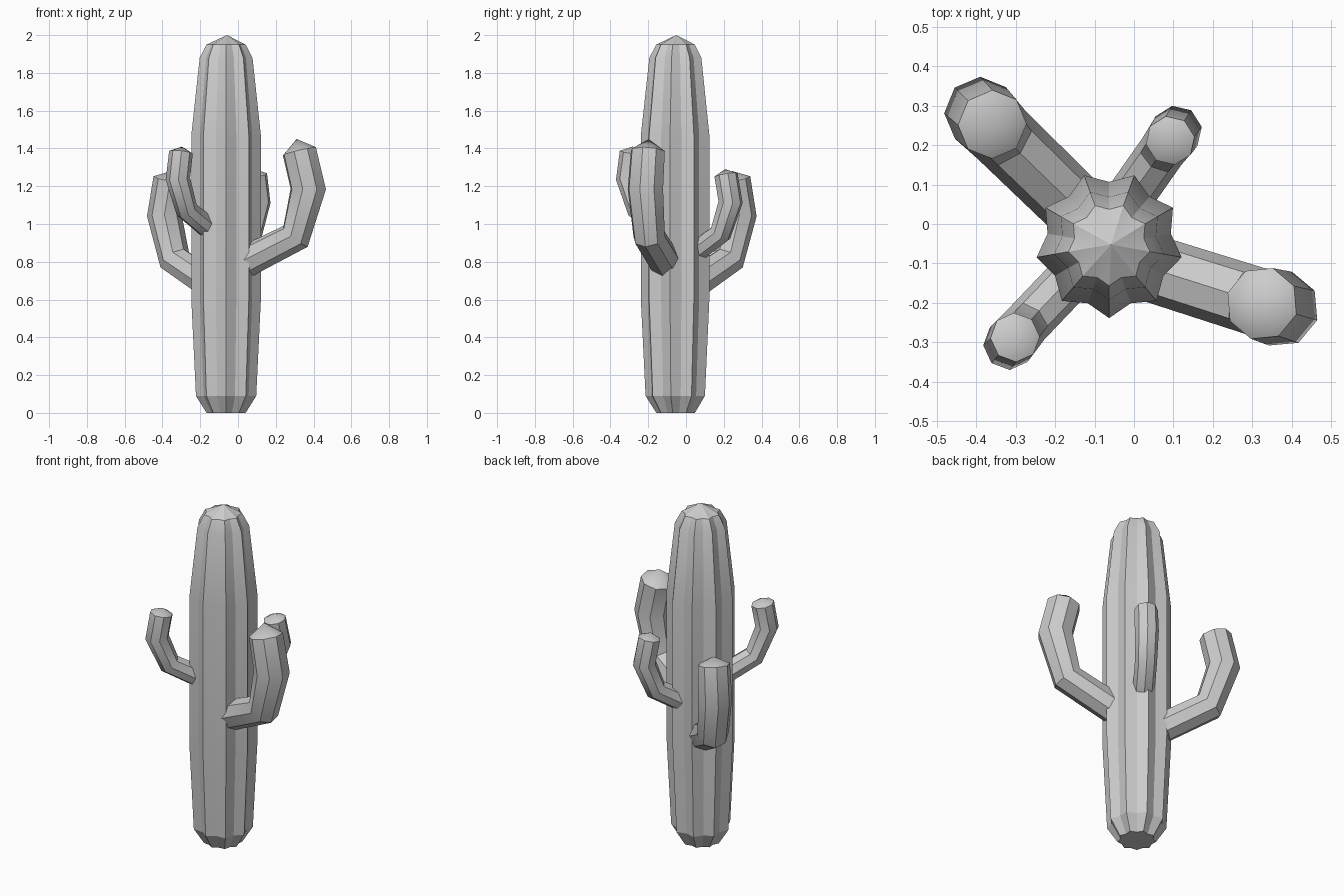
import bpy, math
from mathutils import Vector

if "Cube" in bpy.data.objects:
    bpy.data.objects.remove(bpy.data.objects["Cube"])


def loft(name, rings, tip, angle):
    """Skin closed rings, cap the bottom and close the top to a point."""
    n = len(rings[0])
    verts = [p for ring in rings for p in ring] + [tip]
    faces = [tuple(range(n))[::-1]]
    for k in range(len(rings) - 1):
        for i in range(n):
            j = (i + 1) % n
            faces.append((k*n + i, k*n + j, (k+1)*n + j, (k+1)*n + i))
    top = (len(rings) - 1) * n
    faces += [(top + i, top + (i + 1) % n, len(verts) - 1) for i in range(n)]
    mesh = bpy.data.meshes.new(name)
    mesh.from_pydata([tuple(v) for v in verts], [], faces)
    mesh.update()
    ob = bpy.data.objects.new(name, mesh)
    bpy.context.collection.objects.link(ob)
    bpy.ops.object.select_all(action='DESELECT')
    ob.select_set(True)
    bpy.context.view_layer.objects.active = ob
    bpy.ops.object.shade_smooth_by_angle(angle=math.radians(angle))
    return ob


def arm(name, path, radii, tip, sides=8):
    """Octagonal bent tube with mitred elbows and a low pointed end."""
    pts = [Vector(p) for p in path]
    out = pts[2] - pts[0]
    side = Vector((out.y, -out.x, 0)).normalized()
    rings = []
    for k, (p, r) in enumerate(zip(pts, radii)):
        t = Vector()
        if k > 0:
            t += (p - pts[k-1]).normalized()
        if k < len(pts) - 1:
            t += (pts[k+1] - p).normalized()
        t.normalize()
        u = t.cross(side).normalized()      # in the bending plane
        w = t.cross(u)
        rings.append([p + r * (u * math.cos(a) + w * math.sin(a))
                      for a in (2 * math.pi * i / sides for i in range(sides))])
    return loft(name, rings, Vector(tip), 35)


# Ribbed trunk: nine-pointed star cross-section
CX, CY, RIBS = -0.063, -0.052, 9
profile = [(0.105, 0), (0.162, 0.09), (0.187, 0.6), (0.187, 1.47),
           (0.142, 1.88), (0.105, 1.95)]
rings = []
for r, z in profile:
    ring = []
    for i in range(2 * RIBS):
        a = math.radians(-90 + 180 / RIBS * i)
        q = r if i % 2 == 0 else r * 0.85
        ring.append(Vector((CX + q * math.cos(a), CY + q * math.sin(a), z)))
    rings.append(ring)
loft("trunk", rings, Vector((CX + 0.005, CY, 2.0)), 25)

# Four upturned arms
arm("arm_front_right",
    [(0.02, -0.105, 0.79), (0.305, -0.195, 0.935), (0.372, -0.215, 1.185), (0.325, -0.202, 1.385)],
    [0.085, 0.087, 0.098, 0.094], (0.31, -0.198, 1.45))
arm("arm_back_left",
    [(-0.16, 0.055, 0.69), (-0.335, 0.225, 0.81), (-0.39, 0.282, 1.045), (-0.36, 0.253, 1.24)],
    [0.084, 0.086, 0.092, 0.088], (-0.352, 0.245, 1.28))
arm("arm_front_left",
    [(-0.15, -0.125, 0.975), (-0.272, -0.253, 1.075), (-0.318, -0.306, 1.24), (-0.302, -0.288, 1.38)],
    [0.06, 0.06, 0.065, 0.063], (-0.297, -0.283, 1.41))
arm("arm_back_right",
    [(-0.02, 0.055, 0.855), (0.07, 0.183, 0.95), (0.108, 0.236, 1.115), (0.092, 0.212, 1.26)],
    [0.06, 0.06, 0.065, 0.063], (0.088, 0.207, 1.29))
